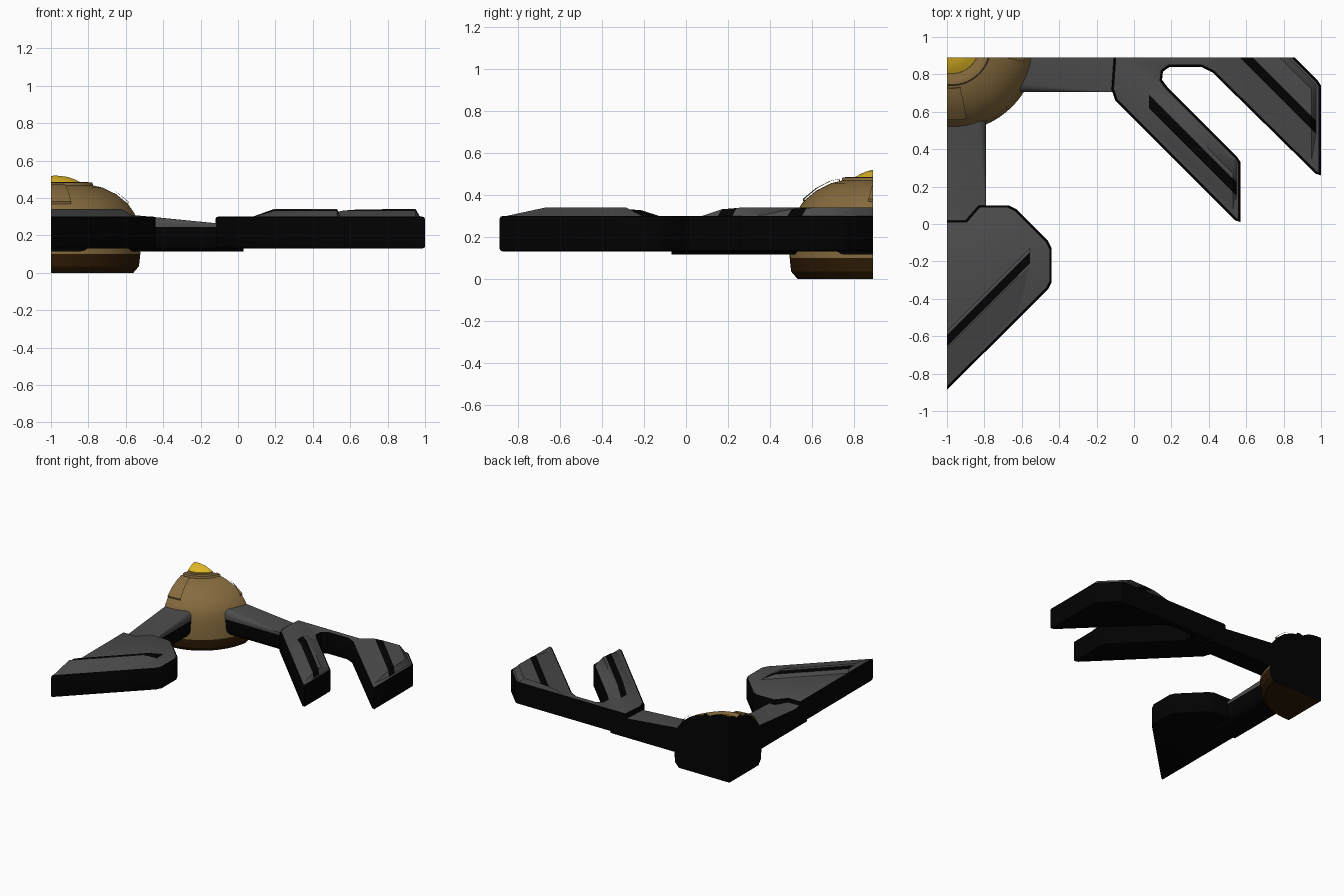
import bpy, bmesh, math
from mathutils import Vector, Matrix

if "Cube" in bpy.data.objects:
    bpy.data.objects.remove(bpy.data.objects["Cube"])

HUB = Vector((-0.975, 0.95, 0))
BLACK, GREY, TAN, BROWN, GOLD = range(5)


def material(name, rgb):
    m = bpy.data.materials.new(name)
    m.use_nodes = True
    m.diffuse_color = (*rgb, 1)
    m.node_tree.nodes["Principled BSDF"].inputs["Base Color"].default_value = (*rgb, 1)
    return m


MATS = [material("near black", (0.0006, 0.0006, 0.0006)),
        material("dark grey", (0.072, 0.072, 0.072)),
        material("tan brown", (0.235, 0.145, 0.048)),
        material("deep brown", (0.026, 0.01, 0.0015)),
        material("golden yellow", (0.74, 0.47, 0.02))]


def finish(name, bm, rule=None, closed=True):
    """Colour by rule, trim to the two section planes and cap the cuts."""
    if closed:
        bmesh.ops.recalc_face_normals(bm, faces=bm.faces)
    bm.normal_update()
    if rule:
        for f in bm.faces:
            f.material_index = rule(f)
    for co, no in (((-1, 0, 0), Vector((-1, 0, 0))), ((0, 0.89, 0), Vector((0, 1, 0)))):
        geom = bm.verts[:] + bm.edges[:] + bm.faces[:]
        cut = bmesh.ops.bisect_plane(bm, geom=geom, plane_co=co, plane_no=no,
                                     clear_outer=True)["geom_cut"]
        edges = [e for e in cut if isinstance(e, bmesh.types.BMEdge)]
        if closed and edges:
            for f in bmesh.ops.edgenet_fill(bm, edges=edges)["faces"]:
                f.material_index = BLACK
                f.smooth = False
    if closed:
        bmesh.ops.recalc_face_normals(bm, faces=bm.faces)
    mesh = bpy.data.meshes.new(name)
    bm.to_mesh(mesh)
    bm.free()
    for m in MATS:
        mesh.materials.append(m)
    ob = bpy.data.objects.new(name, mesh)
    bpy.context.collection.objects.link(ob)
    bpy.ops.object.select_all(action='DESELECT')
    ob.select_set(True)
    bpy.context.view_layer.objects.active = ob
    bpy.ops.object.shade_smooth_by_angle(angle=math.radians(32))


def lathe(name, profile, rule, start=0, sweep=360, steps=64):
    """Revolve (radius, height) points around the hub axis."""
    bm = bmesh.new()
    vs = [bm.verts.new((r, 0, z)) for r, z in profile]
    es = [bm.edges.new(p) for p in zip(vs, vs[1:])]
    bmesh.ops.rotate(bm, verts=vs, matrix=Matrix.Rotation(math.radians(start), 3, 'Z'))
    bmesh.ops.spin(bm, geom=vs + es, axis=(0, 0, 1), angle=math.radians(sweep), steps=steps)
    bmesh.ops.remove_doubles(bm, verts=bm.verts, dist=0.0005)
    bmesh.ops.translate(bm, verts=bm.verts, vec=HUB)
    bmesh.ops.recalc_face_normals(bm, faces=bm.faces)
    # open panels must face outward
    if sweep < 360 and sum(f.normal.z * f.calc_area() for f in bm.faces) < 0:
        bmesh.ops.reverse_faces(bm, faces=bm.faces)
    finish(name, bm, rule, closed=sweep == 360)


def plate(name, outline, low=0.13, high=0.3):
    """Thick wing slab with softened rims and a grey upper face."""
    bm = bmesh.new()
    base = bm.faces.new([bm.verts.new((x, y, low)) for x, y in outline])
    top = bmesh.ops.extrude_face_region(bm, geom=[base])["geom"]
    bmesh.ops.translate(bm, vec=(0, 0, high - low),
                        verts=[v for v in top if isinstance(v, bmesh.types.BMVert)])
    bmesh.ops.recalc_face_normals(bm, faces=bm.faces)
    rims = [e for e in bm.edges if abs(e.verts[0].co.z - e.verts[1].co.z) < 0.001]
    bmesh.ops.bevel(bm, geom=rims, offset=0.013, segments=2, profile=0.5, affect='EDGES')
    finish(name, bm, lambda f: GREY if f.normal.z > 0.95 else BLACK)


def ridge(name, slope, section, stations, stripe):
    """Raised diagonal deck: section is (offset, lift), stations are (x, strength)."""
    bm = bmesh.new()
    rows = [[bm.verts.new((x, k + slope * x, 0.297 + lift * s)) for k, lift in section]
            for x, s in stations]
    for a, b in zip(rows, rows[1:]):
        for i in range(len(section) - 1):
            f = bm.faces.new((a[i], b[i], b[i + 1], a[i + 1]))
            f.material_index = BLACK if i == stripe else GREY
    finish(name, bm, closed=False)


def arm(name, x0, x1, y0, y1, axis, outward):
    """Rounded boom whose last stretch slopes down into the wing."""
    bm = bmesh.new()
    bmesh.ops.create_cube(bm, size=1)
    for v in bm.verts:
        v.co = Vector((x1 if v.co.x > 0 else x0, y1 if v.co.y > 0 else y0,
                       0.315 if v.co.z > 0 else 0.115))
    ends = [x0, x1] if axis == 0 else [y0, y1]
    tip = ends[1] if outward > 0 else ends[0]
    across, knee = Vector(), Vector()
    across[axis] = 1
    knee[axis] = tip - outward * 0.14
    bmesh.ops.bisect_plane(bm, geom=bm.verts[:] + bm.edges[:] + bm.faces[:],
                           plane_co=knee, plane_no=across)
    for v in bm.verts:
        if v.co.z > 0.2 and abs(v.co[axis] - tip) < 0.001:
            v.co.z = 0.285
    # bevel along the boom only
    along = [e for e in bm.edges if abs(e.verts[0].co[axis] - e.verts[1].co[axis]) > 0.1]
    bmesh.ops.bevel(bm, geom=along, offset=0.05, segments=4, profile=0.5, affect='EDGES')
    bmesh.ops.bisect_plane(bm, geom=bm.verts[:] + bm.edges[:] + bm.faces[:],
                           plane_co=(0, 0, 0.245), plane_no=(0, 0, 1))
    finish(name, bm, lambda f: GREY if f.calc_center_median().z > 0.245 else BLACK)


# Central hub: base, dome, crown and raised panels
lathe("hub_dome",
      [(0, 0), (0.42, 0), (0.45, 0.035), (0.457, 0.1), (0.457, 0.11), (0.45, 0.2),
       (0.44, 0.28), (0.425, 0.32), (0.39, 0.37), (0.33, 0.42), (0.26, 0.455),
       (0.21, 0.467), (0.205, 0.482), (0.18, 0.485), (0.165, 0.478), (0, 0.478)],
      lambda f: BROWN if f.calc_center_median().z < 0.104 else TAN)
lathe("hub_crown", [(0, 0.46), (0.148, 0.46), (0.146, 0.484), (0.12, 0.499),
                    (0.09, 0.512), (0.045, 0.523), (0, 0.526)], lambda f: GOLD)
for side, heading in (("side", 0), ("front", 270)):
    lathe(f"hub_{side}_panel",
          [(0.22, 0.455), (0.225, 0.476), (0.27, 0.464), (0.335, 0.43),
           (0.395, 0.38), (0.39, 0.36)],
          lambda f: TAN, start=heading - 12, sweep=24, steps=6)

# Booms leaving the hub
arm("side_arm", -0.62, 0.03, 0.705, 1.2, 0, 1)
arm("front_arm", -1.2, -0.79, -0.07, 0.6, 1, -1)

# Single swept wing at the front
plate("front_wing", [(-1.2, 0.02), (-0.9, 0.02), (-0.83, 0.1), (-0.67, 0.1), (-0.63, 0.08),
                     (-0.46, -0.09), (-0.44, -0.13), (-0.44, -0.31), (-0.46, -0.35),
                     (-1.2, -1.085)])
ridge("front_wing_ridge", 1,
      [(0.135, 0), (0.335, 0.043), (0.345, 0.034), (0.405, 0.03), (0.43, 0)],
      [(-1.1, 1), (-0.62, 1), (-0.55, 0)], stripe=2)

# Forked wing at the side
plate("forked_wing", [(-0.1, 1), (-0.12, 0.72), (-0.1, 0.66), (0.54, 0.02), (0.57, 0.01),
                      (0.57, 0.33), (0.55, 0.36), (0.18, 0.73), (0.15, 0.77), (0.155, 0.815),
                      (0.19, 0.84), (0.36, 0.84), (0.42, 0.81), (0.97, 0.27), (1, 0.26),
                      (1, 0.74), (0.98, 0.77), (0.75, 1)])
ridge("inner_prong_ridge", -1,
      [(0.6, 0), (0.7, 0.034), (0.77, 0.04), (0.8, 0.043), (0.885, 0)],
      [(0.07, 0), (0.19, 1), (0.53, 1), (0.55, 0)], stripe=1)
ridge("outer_prong_ridge", -1,
      [(1.28, 0), (1.455, 0.036), (1.525, 0.041), (1.67, 0.043), (1.72, 0)],
      [(0.42, 0), (0.52, 1), (0.95, 1), (0.975, 0)], stripe=1)
